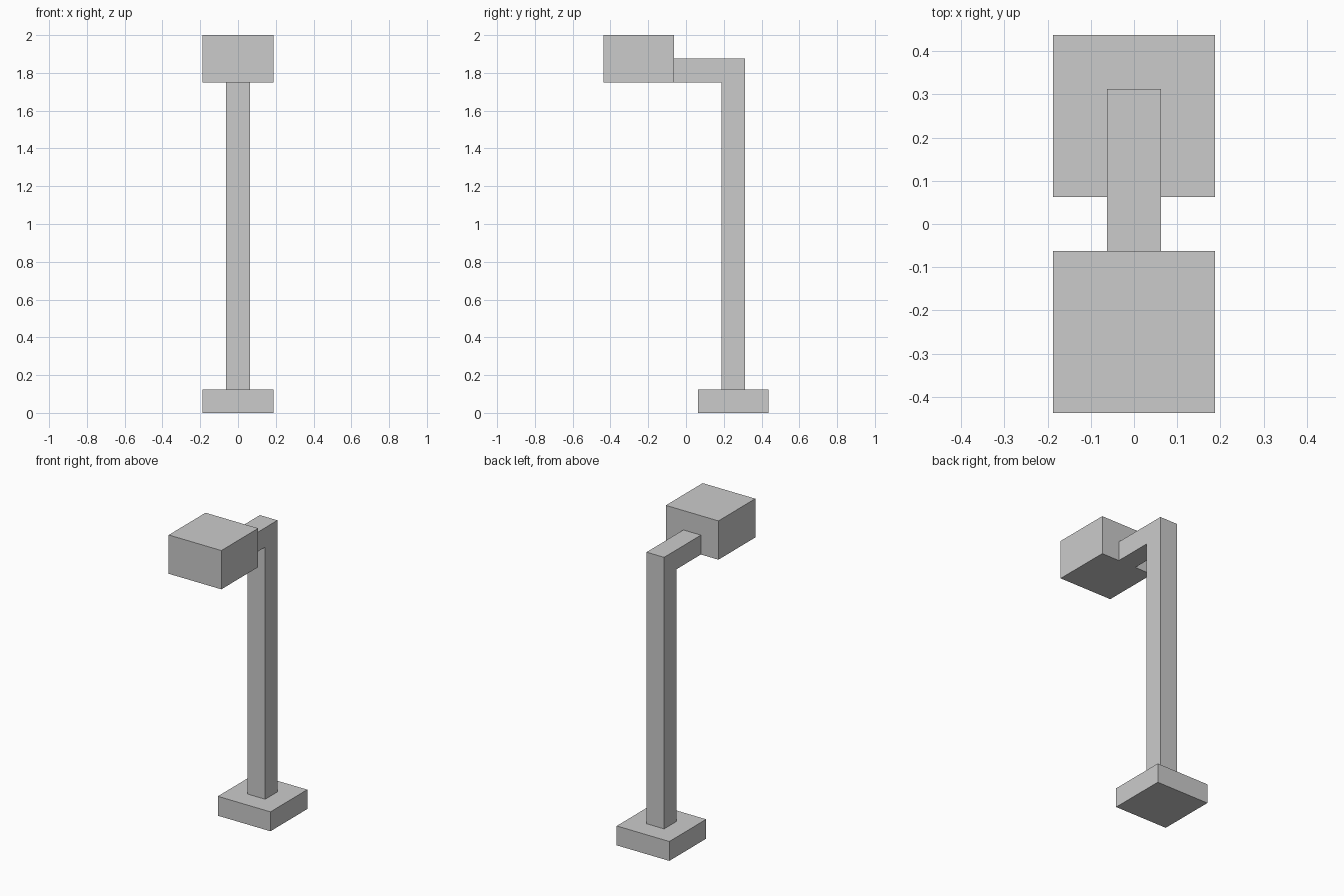
import bpy
import bmesh
from mathutils import Vector

if "Cube" in bpy.data.objects:
    bpy.data.objects.remove(bpy.data.objects["Cube"])


def extrude_profile(name, profile, half_width):
    """Extrude a closed (y, z) outline symmetrically along x."""
    bm = bmesh.new()
    face = bm.faces.new([bm.verts.new((-half_width, y, z)) for y, z in profile])
    extruded = bmesh.ops.extrude_face_region(bm, geom=[face])["geom"]
    verts = [g for g in extruded if isinstance(g, bmesh.types.BMVert)]
    bmesh.ops.translate(bm, verts=verts, vec=Vector((2 * half_width, 0, 0)))
    bmesh.ops.recalc_face_normals(bm, faces=bm.faces)
    mesh = bpy.data.meshes.new(name)
    bm.to_mesh(mesh)
    bm.free()
    obj = bpy.data.objects.new(name, mesh)
    bpy.context.collection.objects.link(obj)
    return obj


def block(name, y0, y1, z0, z1, half_width):
    return extrude_profile(name, [(y0, z0), (y1, z0), (y1, z1), (y0, z1)], half_width)


# Square foot on the ground
block("base", 0.0625, 0.4375, 0, 0.125, 0.1875)

# Upright post bending forward into a short arm
extrude_profile("post_and_arm", [
    (0.1875, 0.125), (0.3125, 0.125), (0.3125, 1.875),
    (-0.0625, 1.875), (-0.0625, 1.75), (0.1875, 1.75),
], 0.0625)

# Lamp head at the end of the arm
block("lamp_head", -0.4375, -0.0625, 1.75, 2.0, 0.1875)
